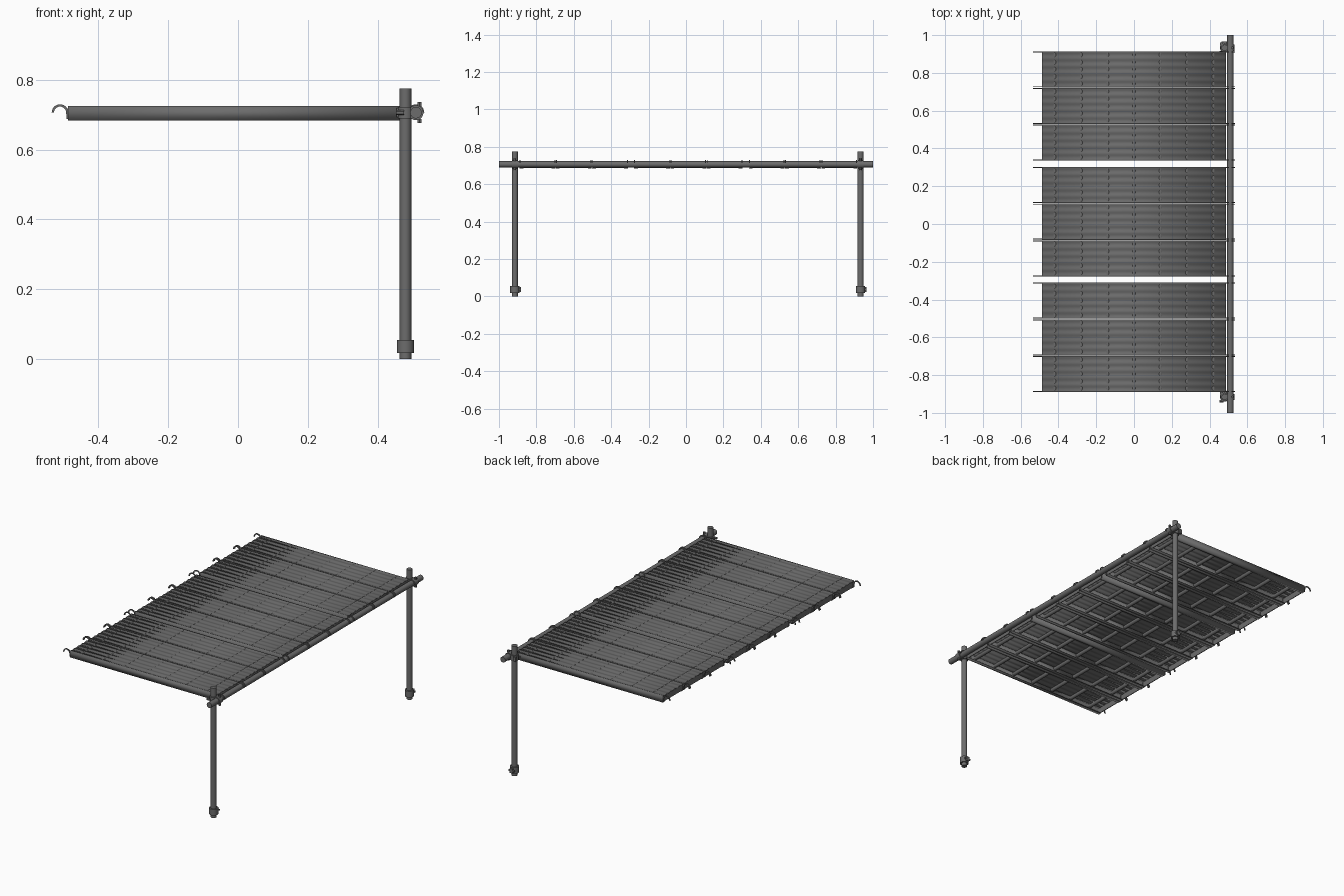
import bpy, bmesh, math
from mathutils import Vector

cube = bpy.data.objects.get("Cube")
if cube:
    bpy.data.objects.remove(cube)

steel = bpy.data.materials.new("dark_steel")
steel.use_nodes = True
steel.diffuse_color = (0.15, 0.15, 0.15, 1)
steel.node_tree.nodes["Principled BSDF"].inputs["Base Color"].default_value = (0.15, 0.15, 0.15, 1)

DECK_Z, POST_X, RAIL_X, RAIL_Z = 0.725, 0.48, 0.51, 0.706
POST_YS = (-0.915, 0.933)


def finish(name, bm, smooth_all=False):
    mesh = bpy.data.meshes.new(name)
    bm.to_mesh(mesh)
    bm.free()
    mesh.materials.append(steel)
    ob = bpy.data.objects.new(name, mesh)
    bpy.context.collection.objects.link(ob)
    bpy.ops.object.select_all(action="DESELECT")
    ob.select_set(True)
    bpy.context.view_layer.objects.active = ob
    if smooth_all:
        bpy.ops.object.shade_smooth()
    else:
        bpy.ops.object.shade_smooth_by_angle(angle=math.radians(40))
    return ob


def tube(bm, start, end, radius, sides=20):
    a, b = Vector(start), Vector(end)
    rot = (b - a).to_track_quat("Z", "Y").to_matrix().to_4x4()
    rot.translation = (a + b) / 2
    bmesh.ops.create_cone(bm, cap_ends=True, segments=sides, radius1=radius,
                          radius2=radius, depth=(b - a).length, matrix=rot)


def plate(bm, outline, y, thick):
    """Extrude an (x, z) outline along y."""
    face = bm.faces.new([bm.verts.new((x, y - thick / 2, z)) for x, z in outline])
    new = bmesh.ops.extrude_face_region(bm, geom=[face])["geom"]
    bmesh.ops.translate(bm, vec=(0, thick, 0),
                        verts=[v for v in new if isinstance(v, bmesh.types.BMVert)])
    bmesh.ops.recalc_face_normals(bm, faces=bm.faces)


def box(bm, center, size):
    made = bmesh.ops.create_cube(bm, size=1)["verts"]
    bmesh.ops.scale(bm, vec=size, verts=made)
    bmesh.ops.translate(bm, vec=center, verts=made)


# Posts and long rail
for y, side in zip(POST_YS, ("front", "back")):
    bm = bmesh.new()
    tube(bm, (POST_X, y, 0), (POST_X, y, 0.775), 0.0165)
    finish(side + "_post", bm)
bm = bmesh.new()
tube(bm, (RAIL_X, -1, RAIL_Z), (RAIL_X, 1, RAIL_Z), 0.0165)
finish("long_rail", bm)

# Foot collars with clamp bolts
for y, side in zip(POST_YS, ("front", "back")):
    bm = bmesh.new()
    tube(bm, (POST_X, y, 0.018), (POST_X, y, 0.055), 0.025)
    box(bm, (POST_X, y + 0.026, 0.036), (0.018, 0.014, 0.026))
    tube(bm, (POST_X - 0.018, y + 0.027, 0.036), (POST_X + 0.018, y + 0.027, 0.036), 0.006, 6)
    finish(side + "_foot_collar", bm)

# Couplers that clamp the rail to the posts
for y, side in zip(POST_YS, ("front", "back")):
    bm = bmesh.new()
    tube(bm, (POST_X, y, RAIL_Z - 0.016), (POST_X, y, RAIL_Z + 0.016), 0.022)
    tube(bm, (RAIL_X, y - 0.016, RAIL_Z), (RAIL_X, y + 0.016, RAIL_Z), 0.0215)
    box(bm, (POST_X - 0.018, y + 0.02, RAIL_Z), (0.016, 0.016, 0.026))
    tube(bm, (POST_X - 0.027, y - 0.024, RAIL_Z), (POST_X - 0.005, y - 0.024, RAIL_Z), 0.007, 6)
    for dz in (-0.024, 0.024):
        tube(bm, (RAIL_X + 0.01, y, RAIL_Z + dz - 0.006),
             (RAIL_X + 0.01, y, RAIL_Z + dz + 0.006), 0.007, 6)
    finish(side + "_coupler", bm)

# Plank cross-section: ribbed top, side flanges and inward lips
HALF_W, HALF_L, BOTTOM, RIBS = 0.0955, 0.487, 0.684, 5
profile = [(-HALF_W + 0.02, BOTTOM), (-HALF_W, BOTTOM)]
for i in range(RIBS * 6 + 1):
    wave = 0.5 - 0.5 * math.cos(i / 6 * math.tau)
    profile.append((-HALF_W + 2 * HALF_W * i / (RIBS * 6), DECK_Z - 0.004 * wave))
profile += [(HALF_W, BOTTOM), (HALF_W - 0.02, BOTTOM)]


def hook_outline(sign):
    """Curved claw that drops over a rail."""
    cx = sign * RAIL_X
    angles = [math.radians(-10 + 190 * i / 14) for i in range(15)]
    pts = [(r, a) for r, seq in ((0.024, angles), (0.0175, angles[::-1])) for a in seq]
    return [(cx - sign * r * math.cos(a), RAIL_Z + r * math.sin(a)) for r, a in pts]


def make_plank(y, label):
    bm = bmesh.new()
    rows = [[bm.verts.new((x, y + py, pz)) for py, pz in profile] for x in (-HALF_L, HALF_L)]
    for i in range(len(profile) - 1):
        bm.faces.new((rows[0][i], rows[1][i], rows[1][i + 1], rows[0][i + 1]))
    deck = finish("plank_" + label, bm, smooth_all=True)
    solid = deck.modifiers.new("sheet", "SOLIDIFY")
    solid.thickness = 0.003
    solid.offset = -1

    # Cross stiffeners under the sheet, with closing end plates
    bm = bmesh.new()
    for i in range(7):
        x = -0.42 + 0.14 * i
        tube(bm, (x, y - HALF_W + 0.004, 0.713), (x, y + HALF_W - 0.004, 0.713), 0.011, 10)
    for x in (-HALF_L + 0.003, HALF_L - 0.003):
        box(bm, (x, y, 0.703), (0.004, 2 * HALF_W - 0.006, 0.034))
    finish("plank_stiffeners_" + label, bm)

    # Claws at the four corners
    bm = bmesh.new()
    for sign in (-1, 1):
        for dy in (-HALF_W + 0.003, HALF_W - 0.003):
            plate(bm, hook_outline(sign), y + dy, 0.005)
            box(bm, (sign * (HALF_L - 0.002), y + dy, 0.703), (0.012, 0.005, 0.03))
    finish("plank_hooks_" + label, bm)


# Three bays of three planks
for bay, middle in enumerate((-0.6, 0.012, 0.625)):
    for n in (-1, 0, 1):
        make_plank(middle + 0.194 * n, f"{bay + 1}_{n + 2}")
